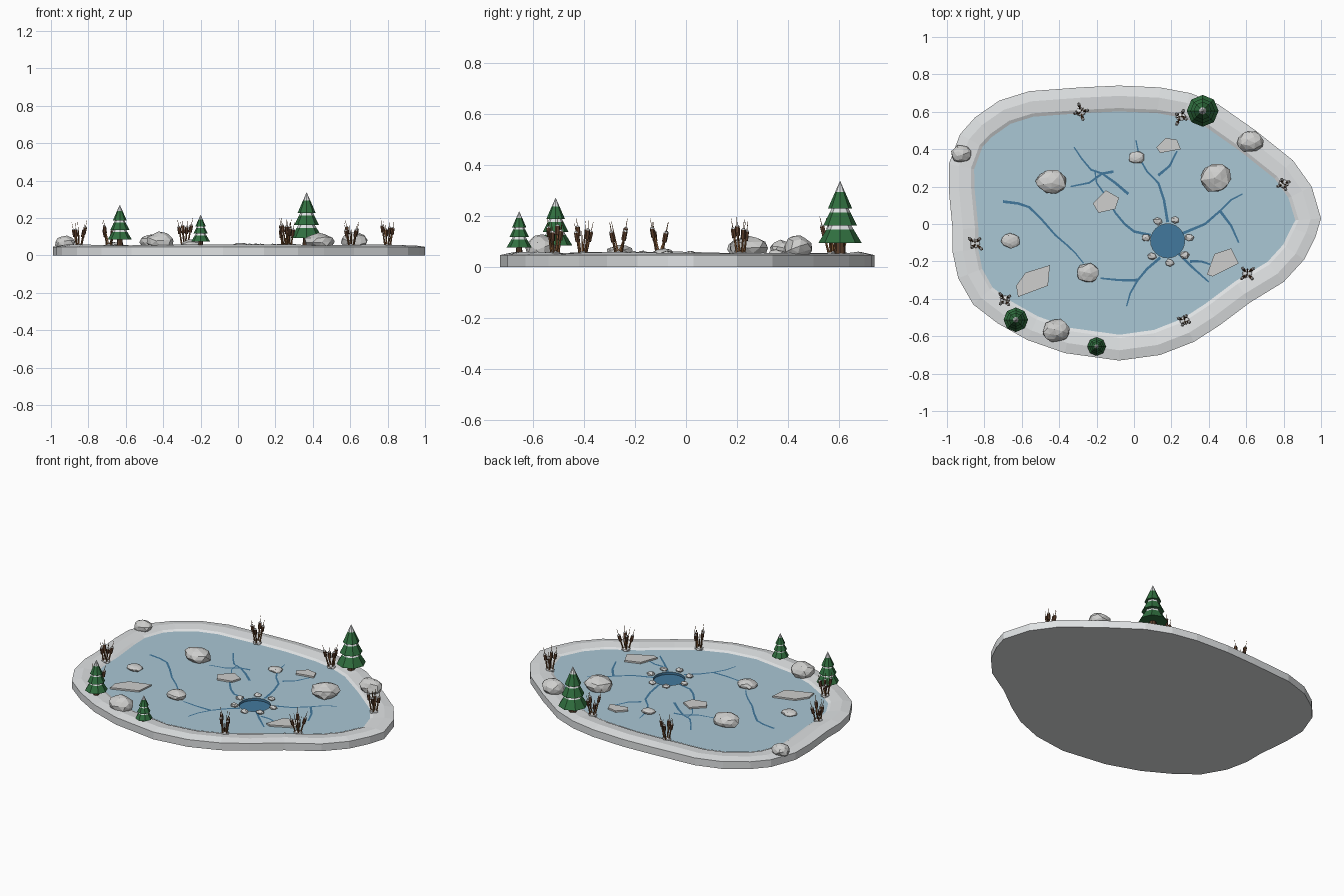
import bpy, bmesh, math, random
from mathutils import Vector, Matrix

random.seed(4)
cube = bpy.data.objects.get("Cube")
if cube:
    bpy.data.objects.remove(cube, do_unlink=True)


def material(name, r, g, b):
    m = bpy.data.materials.new(name)
    m.use_nodes = True
    m.diffuse_color = (r, g, b, 1)
    m.node_tree.nodes["Principled BSDF"].inputs["Base Color"].default_value = (r, g, b, 1)
    return m


SNOW = material("snow", .74, .76, .77)
ROCK = material("pale stone", .62, .62, .61)
ICE = material("ice blue", .40, .57, .66)
WATER = material("deep water blue", .055, .19, .34)
GREEN = material("pine green", .03, .16, .05)
BARK = material("bark brown", .10, .05, .025)
STEM = material("dry reed brown", .23, .10, .035)
HEAD = material("dark reed brown", .11, .05, .025)

ICE_Z = .043


def finish(name, bm, *mats, recalc=True):
    if recalc:
        bmesh.ops.recalc_face_normals(bm, faces=bm.faces)
    mesh = bpy.data.meshes.new(name)
    bm.to_mesh(mesh)
    bm.free()
    for m in mats:
        mesh.materials.append(m)
    ob = bpy.data.objects.new(name, mesh)
    bpy.context.collection.objects.link(ob)
    return ob


def add_loop(bm, points, z):
    return [bm.verts.new((p[0], p[1], z)) for p in points]


def bridge(bm, a, b):
    for i in range(len(a)):
        j = (i + 1) % len(a)
        bm.faces.new((a[i], a[j], b[j], b[i]))


def circle(x, y, r, n):
    return [(x + r * math.cos(math.tau * i / n), y + r * math.sin(math.tau * i / n)) for i in range(n)]


def rod(bm, start, end, r0, r1, sides=6, mat=0):
    """Tapered rod between two points."""
    start, end = Vector(start), Vector(end)
    d = end - start
    place = Matrix.Translation((start + end) / 2) @ d.to_track_quat('Z', 'Y').to_matrix().to_4x4()
    made = bmesh.ops.create_cone(bm, cap_ends=True, segments=sides, radius1=r0, radius2=r1,
                                 depth=d.length, matrix=place)
    for f in {f for v in made["verts"] for f in v.link_faces}:
        f.material_index = mat


# Shore outline in hundredths, counter-clockwise
SHORE = [(100, 3), (95, 20), (85, 34), (65, 50), (45, 64), (30, 70), (14, 73), (-8, 74), (-29, 73),
         (-56, 71), (-72, 66), (-85, 57), (-93, 48), (-99, 32), (-99, 18), (-97, -3), (-97, -15),
         (-94, -29), (-86, -43), (-73, -53), (-57, -62), (-37, -69), (-8, -73), (14, -70),
         (32, -63), (46, -54), (62, -42), (80, -31), (91, -19), (97, -7)]
shore = [Vector(p) / 100 for p in SHORE]


def inset(dist):
    out = []
    for i, p in enumerate(shore):
        d = (shore[(i + 1) % len(shore)] - shore[i - 1]).normalized()
        out.append(p + Vector((-d.y, d.x)) * dist)
    return out


# Snow bank: wall, ridge and inner slope
bm = bmesh.new()
base = add_loop(bm, shore, 0)
bm.faces.new(base)
previous = base
for dist, z in ((0, .046), (.055, .056), (.12, .05), (.145, ICE_Z - .005)):
    ring = add_loop(bm, inset(dist), z)
    if dist == .055:
        for v in ring:
            v.co.z += random.uniform(-.004, .004)
    bridge(bm, previous, ring)
    previous = ring
finish("snow_bank", bm, SNOW)

# Ice sheet with a round fishing hole
HX, HY, HR = .18, -.09, .091
bm = bmesh.new()
edges = []
for points in (inset(.138), circle(HX, HY, HR, 24)):
    ring = add_loop(bm, points, ICE_Z)
    edges += [bm.edges.new((ring[i - 1], ring[i])) for i in range(len(ring))]
bmesh.ops.triangle_fill(bm, edges=edges, use_beauty=True, normal=(0, 0, 1))
for f in bm.faces:
    f.normal_update()
    if f.normal.z < 0:
        f.normal_flip()
finish("ice_sheet", bm, ICE, recalc=False)

# Water pool: wall and floor inside the hole
bm = bmesh.new()
top = add_loop(bm, circle(HX, HY, HR, 24), ICE_Z)
low = add_loop(bm, circle(HX, HY, HR, 24), ICE_Z - .015)
bridge(bm, low, top)
for f in bm.faces:
    f.normal_flip()
bm.faces.new(low)
finish("water_hole", bm, WATER, recalc=False)

# Cracks: tapered ribbons lying on the ice
CRACKS = [
    [(-70, 12), (-62, 11), (-56, 9), (-49, 2), (-42, -6), (-35, -12), (-31, -16), (-27, -21)],
    [(-3, 16), (-10, 22), (-17, 27), (-23, 29), (-28, 35), (-32, 41)],
    [(-11, 28), (-17, 27), (-24, 22), (-34, 20)],
    [(9, -6), (0, -4), (-5, 0), (-10, 6), (-15, 15), (-20, 22), (-21, 29)],
    [(18, 1), (16, 13), (13, 22), (7, 28), (3, 35), (1, 45)],
    [(13, 26), (19, 31), (23, 39)],
    [(26, -5), (38, 0), (46, 7), (52, 13), (58, 16)],
    [(46, 7), (52, -1), (56, -10)],
    [(24, -16), (31, -23), (40, -31)],
    [(30, -20), (36, -20), (42, -22)],
    [(14, -18), (7, -24), (2, -30), (-2, -37), (-4, -44)],
    [(2, -30), (-8, -30), (-18, -29)],
]
bm = bmesh.new()
for k, line in enumerate(CRACKS):
    pts = [Vector(p) / 100 for p in line]
    last = None
    for i, p in enumerate(pts):
        d = (pts[min(i + 1, len(pts) - 1)] - pts[max(i - 1, 0)]).normalized()
        w = Vector((-d.y, d.x)) * (.0075 - .005 * i / len(pts))
        z = ICE_Z + .0015 + k * .0001
        pair = [bm.verts.new((*(p + w), z)), bm.verts.new((*(p - w), z))]
        if last:
            bm.faces.new((last[0], last[1], pair[1], pair[0]))
        last = pair
finish("ice_cracks", bm, WATER, recalc=False)

# Loose flat slabs on the ice
SLABS = [[(12, 41), (17, 46), (23, 45), (25, 40), (14, 38)],
         [(-22, 11), (-15, 18), (-8, 14), (-10, 8), (-19, 6)],
         [(-63, -33), (-58, -26), (-45, -22), (-46, -33), (-62, -39)],
         [(39, -27), (43, -16), (52, -13), (56, -21), (42, -28)]]
for n, slab in enumerate(SLABS):
    bm = bmesh.new()
    pts = [Vector(p) / 100 for p in slab]
    a, b = add_loop(bm, pts, ICE_Z), add_loop(bm, pts, ICE_Z + .01)
    bridge(bm, a, b)
    bm.faces.new(b)
    bm.faces.new(a)
    finish(f"ice_slab_{n + 1}", bm, ROCK)


def rock(name, x, y, rx, ry, top, detail=2):
    bm = bmesh.new()
    bmesh.ops.create_icosphere(bm, subdivisions=detail, radius=1)
    turn = Matrix.Rotation(random.uniform(0, 6), 3, (.3, .5, 1))
    height = top - ICE_Z
    for v in bm.verts:
        c = turn @ v.co * random.uniform(.9, 1.08)
        v.co = (x + c.x * rx, y + c.y * ry, ICE_Z + height * (.38 + .62 * c.z))
    finish(name, bm, ROCK)


# Boulders: x, y, half width, half depth, top
BOULDERS = [(-.44, .225, .084, .066, .115), (.435, .25, .082, .08, .12), (.62, .44, .07, .056, .125),
            (-.925, .375, .055, .046, .105), (-.66, -.09, .05, .04, .072), (-.245, -.26, .062, .052, .085),
            (-.415, -.57, .075, .06, .125), (.015, .355, .043, .034, .068)]
for n, b in enumerate(BOULDERS):
    rock(f"boulder_{n + 1}", *b)

# Ring of pebbles around the hole
for n, deg in enumerate((70, 117, 172, 225, 275, 320, 8)):
    a = math.radians(deg)
    rock(f"hole_pebble_{n + 1}", HX + .118 * math.cos(a), HY + .118 * math.sin(a), .026, .021, .064, 1)


def pine(name, x, y, s):
    """Three stacked skirts, each with a snowy upper part."""
    bm = bmesh.new()
    rod(bm, (x, y, .045), (x, y, .05 + .08 * s), .022 * s, .018 * s, 8, 2)
    for z0, z1, r0, r1, split in ((.044, .135, .085, .03, .58), (.113, .2, .066, .022, .58),
                                  (.178, .286, .048, .001, .6)):
        mid = (z0 + (z1 - z0) * split, r0 + (r1 - r0) * split)
        rings = [add_loop(bm, circle(x, y, r * s, 8), .05 + z * s) for z, r in ((z0, r0), mid, (z1, r1))]
        bm.faces.new(rings[0])
        bridge(bm, rings[0], rings[1])
        before = set(bm.faces)
        bridge(bm, rings[1], rings[2])
        bm.faces.new(rings[2])
        for f in set(bm.faces) - before:
            f.material_index = 1
    finish(name, bm, GREEN, SNOW, BARK)


pine("pine_large", .367, .605, 1)
pine("pine_medium", -.632, -.512, .77)
pine("pine_small", -.2, -.655, .585)


def reeds(name, x, y):
    """Clump of cattails with snowy tips on a small mound."""
    bm = bmesh.new()
    spin = random.uniform(0, 6)
    for i in range(4):
        a = spin + i * 1.6
        out = Vector((math.cos(a), math.sin(a), 0))
        foot = Vector((x, y, .045)) + out * .014
        lean = (out * random.uniform(.12, .3) + Vector((0, 0, 1)))
        h = random.uniform(.06, .09)
        at = lambda t: foot + lean * t
        rod(bm, foot, at(h), .005, .004, 5, 0)
        rod(bm, at(h - .01), at(h + .025), .0095, .0095, 6, 1)
        rod(bm, at(h + .025), at(h + .031), .0095, .005, 6, 2)
        rod(bm, at(h + .03), at(h + .065), .0018, .0008, 4, 0)
    for i in range(2):
        a = spin + .8 + i * 2.9
        tip = (x + .03 * math.cos(a), y + .03 * math.sin(a), .14 + .04 * i)
        rod(bm, (x, y, .045), tip, .005, .0006, 3, 0)
    made = bmesh.ops.create_icosphere(bm, subdivisions=1, radius=1)
    for v in made["verts"]:
        v.co = (x + v.co.x * .03, y + v.co.y * .026, .05 + v.co.z * .013)
        for f in v.link_faces:
            f.material_index = 2
    finish(name, bm, STEM, HEAD, SNOW)


CLUMPS = [(-.285, .6), (.25, .575), (.8, .215), (-.85, -.105), (-.69, -.405), (.605, -.265), (.27, -.515)]
for n, (x, y) in enumerate(CLUMPS):
    reeds(f"cattails_{n + 1}", x, y)
